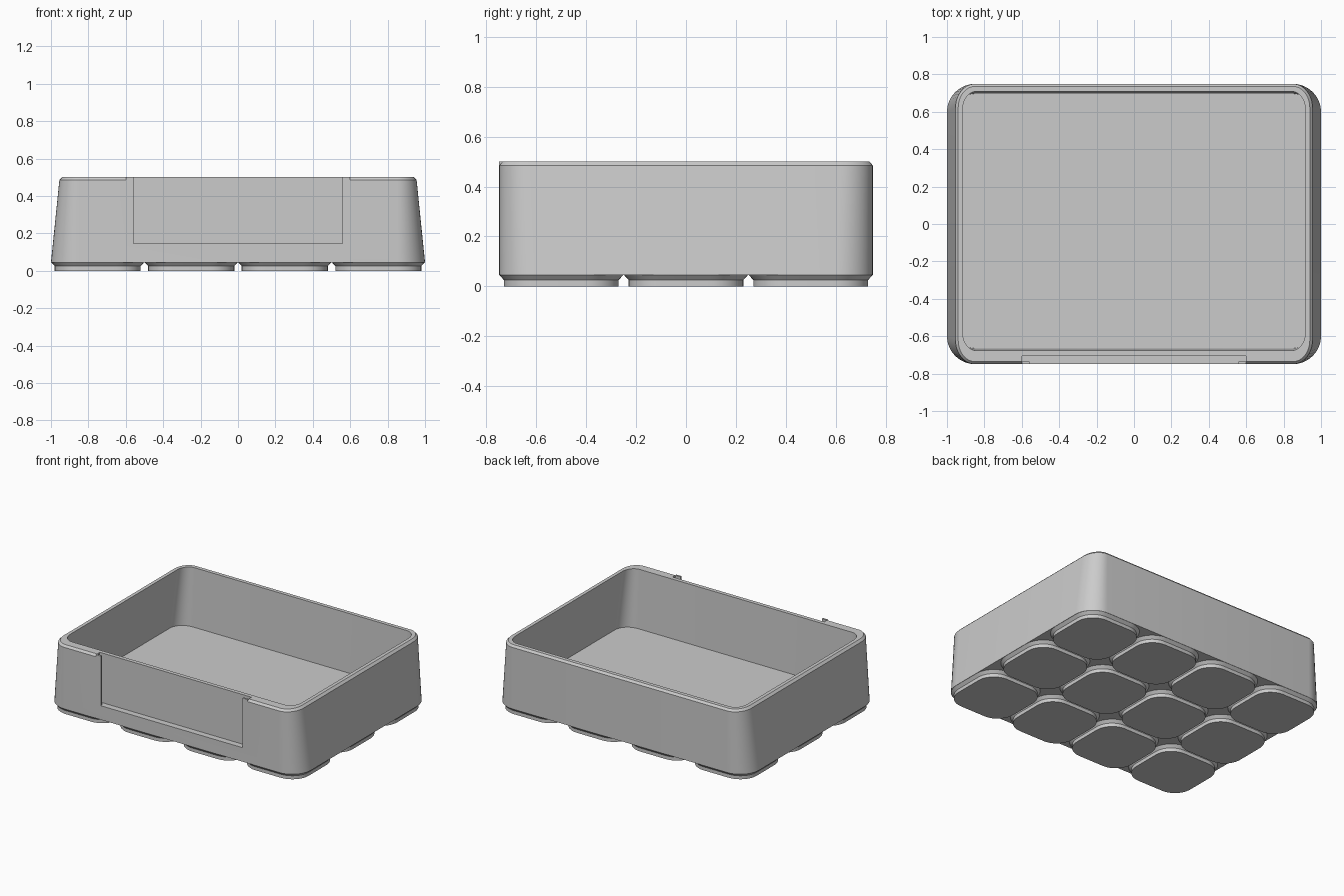
import bpy, bmesh, math

cube = bpy.data.objects.get("Cube")
if cube:
    bpy.data.objects.remove(cube, do_unlink=True)

# Single grey plastic
grey = bpy.data.materials.new("grey plastic")
grey.use_nodes = True
colour = (0.6, 0.6, 0.6, 1)
grey.diffuse_color = colour
grey.node_tree.nodes["Principled BSDF"].inputs["Base Color"].default_value = colour


def rounded_ring(bm, hx, y0, y1, z, rx, ry, steps=10):
    """Loop of verts round a rectangle with elliptical corners."""
    centres = [(hx - rx, y1 - ry), (rx - hx, y1 - ry),
               (rx - hx, y0 + ry), (hx - rx, y0 + ry)]
    ring = []
    for k, (cx, cy) in enumerate(centres):
        for i in range(steps + 1):
            a = (k + i / steps) * math.pi / 2
            ring.append(bm.verts.new((cx + rx * math.cos(a), cy + ry * math.sin(a), z)))
    return ring


def loft(name, sections):
    """Closed solid skinned through a list of rounded rings."""
    bm = bmesh.new()
    rings = [rounded_ring(bm, *s) for s in sections]
    for a, b in zip(rings, rings[1:]):
        n = len(a)
        for i in range(n):
            j = (i + 1) % n
            bm.faces.new((a[i], a[j], b[j], b[i]))
    bm.faces.new(rings[0][::-1])
    bm.faces.new(rings[-1])
    bmesh.ops.recalc_face_normals(bm, faces=bm.faces)
    mesh = bpy.data.meshes.new(name)
    bm.to_mesh(mesh)
    bm.free()
    mesh.materials.append(grey)
    obj = bpy.data.objects.new(name, mesh)
    bpy.context.collection.objects.link(obj)
    return obj


def activate(obj):
    bpy.ops.object.select_all(action='DESELECT')
    obj.select_set(True)
    bpy.context.view_layer.objects.active = obj


def combine(obj, low, high, operation):
    """Boolean a box, given by two corners, into obj."""
    size = [b - a for a, b in zip(low, high)]
    bpy.ops.mesh.primitive_cube_add(size=1, location=[(a + b) / 2 for a, b in zip(low, high)])
    box = bpy.context.object
    box.scale = size
    box.hide_render = True
    box.data.materials.append(grey)
    bpy.context.view_layer.update()
    mod = obj.modifiers.new("box", 'BOOLEAN')
    mod.object, mod.operation, mod.solver = box, operation, 'EXACT'
    activate(obj)
    bpy.ops.object.modifier_apply(modifier=mod.name)
    bpy.data.objects.remove(box, do_unlink=True)


def smooth(obj):
    activate(obj)
    bpy.ops.object.shade_smooth_by_angle(angle=math.radians(25))


# Tapered tray with bevelled rim and hollow inside
Y = 0.749
tray = loft("tray", [
    (1.0, -Y, Y, 0.045, 0.15, 0.15),
    (0.955, -Y, Y, 0.485, 0.105, 0.13),
    (0.94, -Y + 0.013, Y - 0.013, 0.5, 0.09, 0.115),
    (0.915, -0.677, 0.709, 0.5, 0.075, 0.09),
    (0.957, -0.665, 0.697, 0.08, 0.11, 0.1),
])

# Slide-in label holder: square lip, slot behind it, narrower front window
combine(tray, (-0.6, -Y, 0.46), (0.6, -0.705, 0.5), 'UNION')
combine(tray, (-0.6, -Y + 0.013, 0.145), (0.6, -0.705, 0.6), 'DIFFERENCE')
combine(tray, (-0.56, -0.8, 0.145), (0.56, -0.72, 0.6), 'DIFFERENCE')
smooth(tray)

# Grid of stacking feet sharing one mesh
foot = loft("foot", [
    (0.23, -0.23, 0.23, 0, 0.13, 0.13),
    (0.23, -0.23, 0.23, 0.025, 0.13, 0.13),
    (0.248, -0.248, 0.248, 0.045, 0.148, 0.148),
])
smooth(foot)
for col in range(4):
    for row in range(3):
        item = foot
        if col or row:
            item = foot.copy()
            item.name = f"foot_{col}_{row}"
            bpy.context.collection.objects.link(item)
        item.location = (col * 0.5 - 0.75, row * 0.5 - 0.5, 0)
